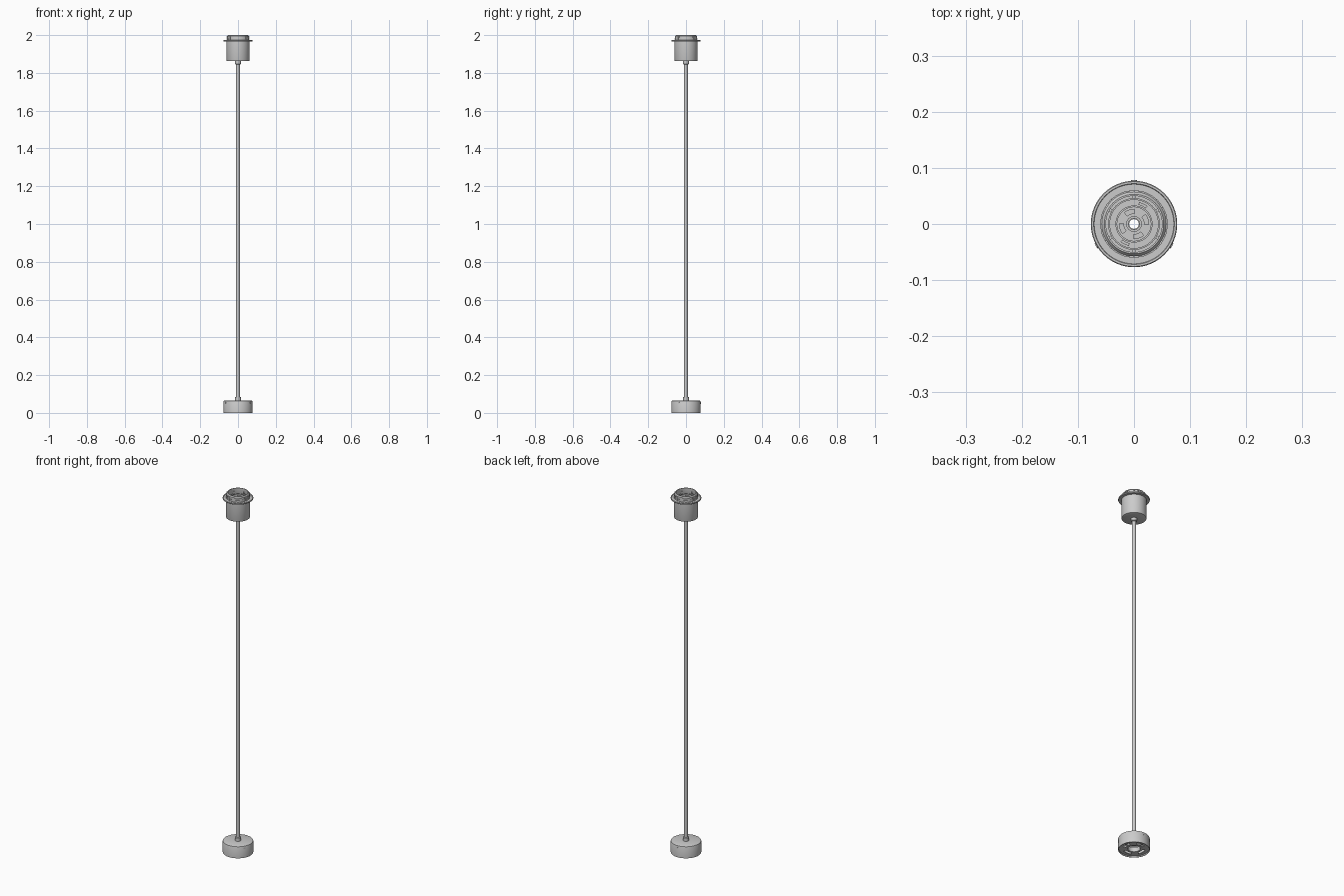
import bpy, bmesh
from math import sin, cos, pi, radians

if "Cube" in bpy.data.objects:
    bpy.data.objects.remove(bpy.data.objects["Cube"])


def finish(name, bm):
    bmesh.ops.recalc_face_normals(bm, faces=bm.faces)
    me = bpy.data.meshes.new(name)
    bm.to_mesh(me)
    bm.free()
    ob = bpy.data.objects.new(name, me)
    bpy.context.collection.objects.link(ob)
    bpy.context.view_layer.objects.active = ob
    ob.select_set(True)
    bpy.ops.object.shade_smooth_by_angle(angle=radians(35))
    ob.select_set(False)
    return ob


def sweep(bm, prof, a0=0, a1=360, n=64):
    """Turn a closed (radius, z) profile about z, fully or through an arc."""
    full = a1 - a0 >= 360
    count = n if full else n + 1
    rings = []
    for i in range(count):
        a = radians(a0 + (a1 - a0) * i / n)
        rings.append([bm.verts.new((r * cos(a), r * sin(a), z)) for r, z in prof])
    m = len(prof)
    for i in range(n):
        p, q = rings[i], rings[(i + 1) % count]
        for j in range(m):
            k = (j + 1) % m
            bm.faces.new((p[j], q[j], q[k], p[k]))
    if not full:
        bm.faces.new(rings[0])
        bm.faces.new(rings[-1][::-1])


def lathe(name, prof):
    bm = bmesh.new()
    sweep(bm, prof)
    return finish(name, bm)


def box(r0, r1, z0, z1):
    return [(r0, z0), (r1, z0), (r1, z1), (r0, z1)]


def ring(name, r0, r1, z0, z1):
    return lathe(name, box(r0, r1, z0, z1))


def arcs(name, r0, r1, z0, z1, count, width, start=0):
    bm = bmesh.new()
    for i in range(count):
        c = start + 360 * i / count
        sweep(bm, box(r0, r1, z0, z1), c - width / 2, c + width / 2, max(2, int(width / 6)))
    return finish(name, bm)


# ceiling canopy: hollow cup, open underneath
lathe("canopy", [(.077, 0), (.077, .061), (.0758, .0638), (.073, .065), (.0105, .065),
                 (.0105, .062), (.072, .062), (.074, .060), (.074, 0)])

# slotted mounting plate inside the canopy
ring("plate_inner_ring", .030, .041, .006, .010)
ring("plate_outer_ring", .056, .0735, .006, .010)
arcs("plate_bridges", .0405, .0565, .006, .010, 4, 40, 45)
ring("plate_collar", .030, .033, .010, .030)

# three canopy set screws
for i, deg in enumerate((90, 210, 330)):
    a = radians(deg)
    bpy.ops.mesh.primitive_cylinder_add(
        vertices=16, radius=.005, depth=.008,
        location=(.0745 * cos(a), .0745 * sin(a), .053), rotation=(0, pi / 2, a))
    bpy.context.object.name = f"set_screw_{i + 1}"
    bpy.ops.object.shade_smooth_by_angle()

# cord grips at both ends and the hollow cord
lathe("canopy_grip", [(.0095, .064), (.015, .064), (.015, .083), (.0135, .085), (.0095, .085)])
lathe("socket_grip", [(.0095, 1.863), (.015, 1.863), (.015, 1.847), (.0135, 1.845), (.0095, 1.845)])
ring("cord", .0085, .0097, .060, 1.868)

# lamp socket: hollow cup with a narrower threaded collar
lathe("socket_shell", [(.0097, 1.862), (.057, 1.862), (.0602, 1.8635), (.0615, 1.867),
                       (.0615, 1.967), (.0575, 1.967), (.0575, 1.994), (.053, 2.0),
                       (.050, 2.0), (.050, 1.960), (.053, 1.955), (.053, 1.867), (.0097, 1.867)])
arcs("collar_threads_upper", .057, .060, 1.988, 1.992, 6, 44)
arcs("collar_threads_lower", .057, .060, 1.978, 1.982, 6, 44, 8)
arcs("collar_ribs", .057, .0605, 1.967, 1.993, 12, 4, 15)

# clamping shade ring
lathe("shade_ring", [(.059, 1.965), (.0755, 1.965), (.077, 1.9665), (.077, 1.9715),
                     (.0755, 1.973), (.072, 1.973), (.071, 1.971), (.059, 1.971)])

# insulating insert with cord hole, raised wall, keys and contacts
lathe("insert_body", [(.010, 1.935), (.0525, 1.935), (.0525, 1.952), (.046, 1.952),
                      (.046, 1.972), (.043, 1.972), (.043, 1.958), (.010, 1.958)])
ring("insert_inner_wall", .030, .033, 1.956, 1.976)
ring("cord_sleeve", .010, .014, 1.955, 1.966)
arcs("insert_keys", .0455, .0505, 1.950, 1.985, 6, 7, 30)
arcs("contact_blocks", .018, .027, 1.956, 1.970, 4, 44, 20)
arcs("contact_springs", .035, .040, 1.956, 1.982, 2, 24, 65)
